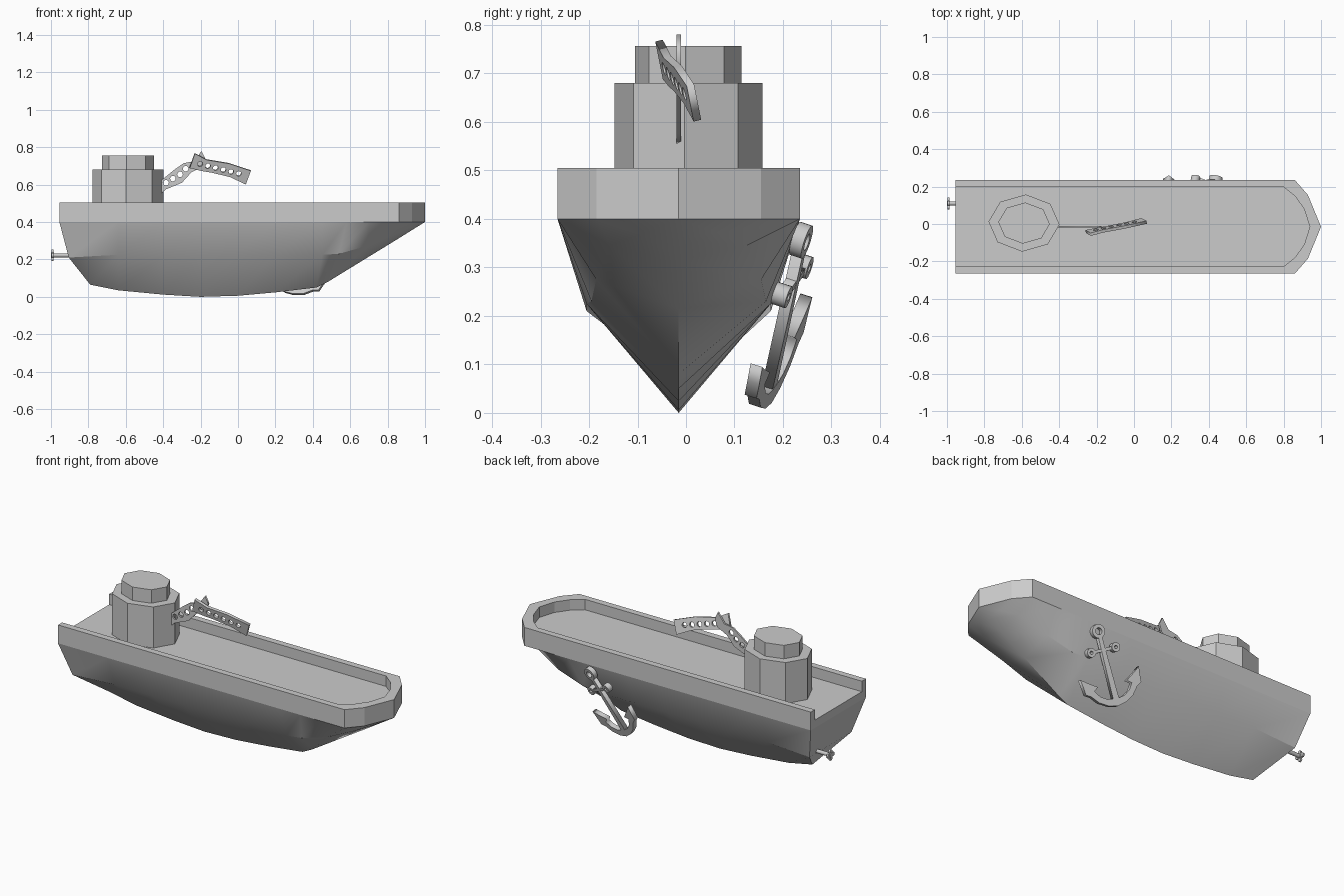
import bpy, bmesh, math
from mathutils import Matrix, Vector

old = bpy.data.objects.get("Cube")
if old:
    bpy.data.objects.remove(old, do_unlink=True)

gray = bpy.data.materials.new("plain gray")
gray.use_nodes = True
gray.diffuse_color = (0.6, 0.6, 0.6, 1)
gray.node_tree.nodes["Principled BSDF"].inputs["Base Color"].default_value = (0.6, 0.6, 0.6, 1)

MID = -0.015                # hull centre line in y
SHEER, RAIL, DECK = 0.40, 0.505, 0.445


def add_object(name, mesh, smooth=None):
    obj = bpy.data.objects.new(name, mesh)
    bpy.context.collection.objects.link(obj)
    mesh.materials.clear()
    mesh.materials.append(gray)
    if smooth:
        bpy.ops.object.select_all(action="DESELECT")
        obj.select_set(True)
        bpy.context.view_layer.objects.active = obj
        bpy.ops.object.shade_smooth_by_angle(angle=math.radians(smooth))
    return obj


def from_bmesh(name, bm, smooth=None):
    bmesh.ops.remove_doubles(bm, verts=bm.verts, dist=0.0005)
    bmesh.ops.recalc_face_normals(bm, faces=bm.faces)
    mesh = bpy.data.meshes.new(name)
    bm.to_mesh(mesh)
    bm.free()
    return add_object(name, mesh, smooth)


def circle(cx, cy, r, n=12):
    return [(cx + r * math.cos(math.tau * i / n), cy + r * math.sin(math.tau * i / n))
            for i in range(n)]


def plate(name, outline, holes, thickness, matrix):
    """Flat plate with holes, drawn in local x and y."""
    curve = bpy.data.curves.new(name, "CURVE")
    curve.dimensions, curve.fill_mode = "2D", "BOTH"
    curve.extrude = thickness / 2
    for loop in [outline] + holes:
        spline = curve.splines.new("POLY")
        spline.points.add(len(loop) - 1)
        for point, (x, y) in zip(spline.points, loop):
            point.co = (x, y, 0, 1)
        spline.use_cyclic_u = True
    temp = bpy.data.objects.new("temp", curve)
    bpy.context.collection.objects.link(temp)
    graph = bpy.context.evaluated_depsgraph_get()
    mesh = bpy.data.meshes.new_from_object(temp.evaluated_get(graph))
    bpy.data.objects.remove(temp, do_unlink=True)
    obj = add_object(name, mesh)
    obj.matrix_world = matrix
    return obj


def cylinder(name, r, depth, matrix, sides=12, smooth=None):
    bm = bmesh.new()
    bmesh.ops.create_cone(bm, cap_ends=True, segments=sides, radius1=r, radius2=r,
                          depth=depth, matrix=matrix)
    return from_bmesh(name, bm, smooth)


def axes(x, y, origin):
    """Matrix with the given local x and y directions."""
    x = Vector(x).normalized()
    z = x.cross(Vector(y)).normalized()
    m = Matrix((x, z.cross(x), z)).transposed().to_4x4()
    m.translation = origin
    return m


# Hull: each station holds sheer (x, y), chine (x, y, z) and keel (x, z)
stations = [
    ((-0.955, 0.25), (-0.905, 0.19, 0.21), (-0.79, 0.065)),
    ((-0.64, 0.25), (-0.64, 0.19, 0.225), (-0.64, 0.035)),
    ((-0.4, 0.25), (-0.4, 0.19, 0.225), (-0.4, 0.012)),
    ((-0.2, 0.25), (-0.2, 0.19, 0.225), (-0.2, 0.0)),
    ((0.0, 0.25), (0.0, 0.19, 0.225), (0.0, 0.006)),
    ((0.2, 0.25), (0.2, 0.19, 0.225), (0.2, 0.024)),
    ((0.45, 0.25), (0.45, 0.19, 0.225), (0.42, 0.05)),
    ((0.58, 0.25), (0.54, 0.18, 0.23), (0.48, 0.08)),
    ((0.7, 0.25), (0.7, 0.17, 0.275), (0.7, 0.215)),
    ((0.86, 0.25), (0.86, 0.14, 0.345), (0.86, 0.313)),
    ((0.93, 0.17), (0.93, 0.08, 0.372), (0.93, 0.357)),
    ((1.0, 0.0), (1.0, 0.0, 0.4), (1.0, 0.4)),
]
bm = bmesh.new()
rings = []
for (sx, sy), (cx, cy, cz), (kx, kz) in stations:
    pts = [(sx, sy, SHEER), (cx, cy, cz), (kx, 0, kz), (cx, -cy, cz), (sx, -sy, SHEER)]
    rings.append([bm.verts.new((x, y + MID, z)) for x, y, z in pts])
for a, b in zip(rings, rings[1:]):
    for i in range(4):
        quad = (a[i], a[i + 1], b[i + 1], b[i])
        if b is rings[-1]:
            bm.faces.new((a[i], a[i + 1], b[i]))
        else:
            bm.faces.new(quad)
bm.faces.new(rings[0])
from_bmesh("hull", bm, 30)

# Bulwark: outer wall, flat rail and inner wall, open at the stern, plus the deck
outer = [(-0.955, 0.25), (0.80, 0.25), (0.86, 0.25), (0.93, 0.17), (1.0, 0)]
inner = [(-0.955, 0.213), (0.80, 0.213), (0.86, 0.165), (0.91, 0.095), (0.94, 0)]
outer += [(x, -y) for x, y in outer[-2::-1]]
inner += [(x, -y) for x, y in inner[-2::-1]]
bm = bmesh.new()
loops = [[bm.verts.new((x, y + MID, z)) for x, y in line] for line, z in
         ((outer, SHEER), (outer, RAIL), (inner, RAIL), (inner, DECK))]
for a, b in zip(loops, loops[1:]):
    for i in range(len(outer) - 1):
        bm.faces.new((a[i], a[i + 1], b[i + 1], b[i]))
bm.faces.new(loops[3])
low, top, lip, deck = loops
bm.faces.new((low[0], top[0], lip[0], deck[0], deck[-1], lip[-1], top[-1], low[-1]))
from_bmesh("bulwark_and_deck", bm)

# Two-tier eight-sided cabin
for name, rx, ry, z0, z1 in (("cabin", 0.19, 0.153, DECK, 0.68),
                             ("cabin_top", 0.138, 0.11, 0.68, 0.757)):
    shape = Matrix.Translation((-0.588, 0.005, (z0 + z1) / 2)) @ Matrix.Diagonal((rx, ry, 1, 1)) \
        @ Matrix.Rotation(math.radians(-3), 4, "Z")
    cylinder(name, 1, z1 - z0, shape, 8)

# Crane: fixed lower arm and swung upper arm, both pierced by round holes
lower = [(-0.42, 0.545), (-0.385, 0.575), (-0.30, 0.61), (-0.25, 0.665), (-0.19, 0.695),
         (-0.175, 0.74), (-0.195, 0.78), (-0.235, 0.725), (-0.29, 0.715), (-0.34, 0.68),
         (-0.42, 0.615)]
holes = [circle(x, z, 0.015) for x, z in
         ((-0.385, 0.61), (-0.348, 0.632), (-0.31, 0.655), (-0.28, 0.685))]
plate("crane_lower_arm", lower, holes, 0.01, axes((1, 0, 0), (0, 0, 1), (0, MID, 0)))

upper = [(-0.235, 0.77), (-0.17, 0.735), (-0.05, 0.715), (0.07, 0.675), (0.045, 0.6),
         (-0.04, 0.64), (-0.14, 0.665), (-0.2, 0.675), (-0.26, 0.69)]
holes = [circle(-0.205 + 0.042 * i, 0.712 - 0.0105 * i, 0.014) for i in range(6)]
pivot = Vector((-0.1, -0.018, 0.69))
shift = lambda loop: [(x - pivot.x, z - pivot.z) for x, z in loop]
plate("crane_upper_arm", shift(upper), [shift(h) for h in holes], 0.016,
      axes((1, 0.14, 0), (0, -0.25, 1), pivot))

# Anchor: v runs across it, u up the shank
frame = axes((0.86, -0.3, -0.42), (0.46, 0.2, 0.88), (0.25, 0.165, 0.025))


def mirrored(half):
    return half + [(-x, y) for x, y in reversed(half) if x > 0]


plate("anchor_shank", mirrored([(0.017, 0.03), (0.011, 0.365)]), [], 0.024, frame)
plate("anchor_ring", circle(0, 0.387, 0.036, 20), [circle(0, 0.387, 0.018, 16)], 0.026, frame)
plate("anchor_stock", mirrored([(0.06, 0.282), (0.06, 0.298)]), [], 0.022, frame)
for side in (-1, 1):
    plate("anchor_stock_end", circle(side * 0.072, 0.29, 0.024, 14),
          [circle(side * 0.072, 0.29, 0.009, 10)], 0.03, frame)
arms = [(0, 0), (0.05, 0.01), (0.10, 0.037), (0.135, 0.075), (0.163, 0.09), (0.166, 0.125),
        (0.172, 0.17), (0.135, 0.145), (0.085, 0.115), (0.11, 0.098), (0.085, 0.065),
        (0.05, 0.045), (0.017, 0.04)]
plate("anchor_arms", mirrored(arms), [], 0.026, frame)

# Propeller: shaft, hub and four round blades
along_x = Matrix.Rotation(math.pi / 2, 4, "Y")
spot = Vector((-0.992, 0.11, 0.222))
cylinder("propeller_shaft", 0.011, 0.13, Matrix.Translation(spot + Vector((0.065, 0, 0))) @ along_x, 12, 40)
cylinder("propeller_hub", 0.014, 0.016, Matrix.Translation(spot) @ along_x, 12, 40)
for i in range(4):
    turn = math.tau * i / 4
    arm = Vector((0, math.cos(turn), math.sin(turn)))
    cylinder("propeller_blade", 0.012, 0.01,
             Matrix.Translation(spot + arm * 0.02) @ along_x, 10, 40)
